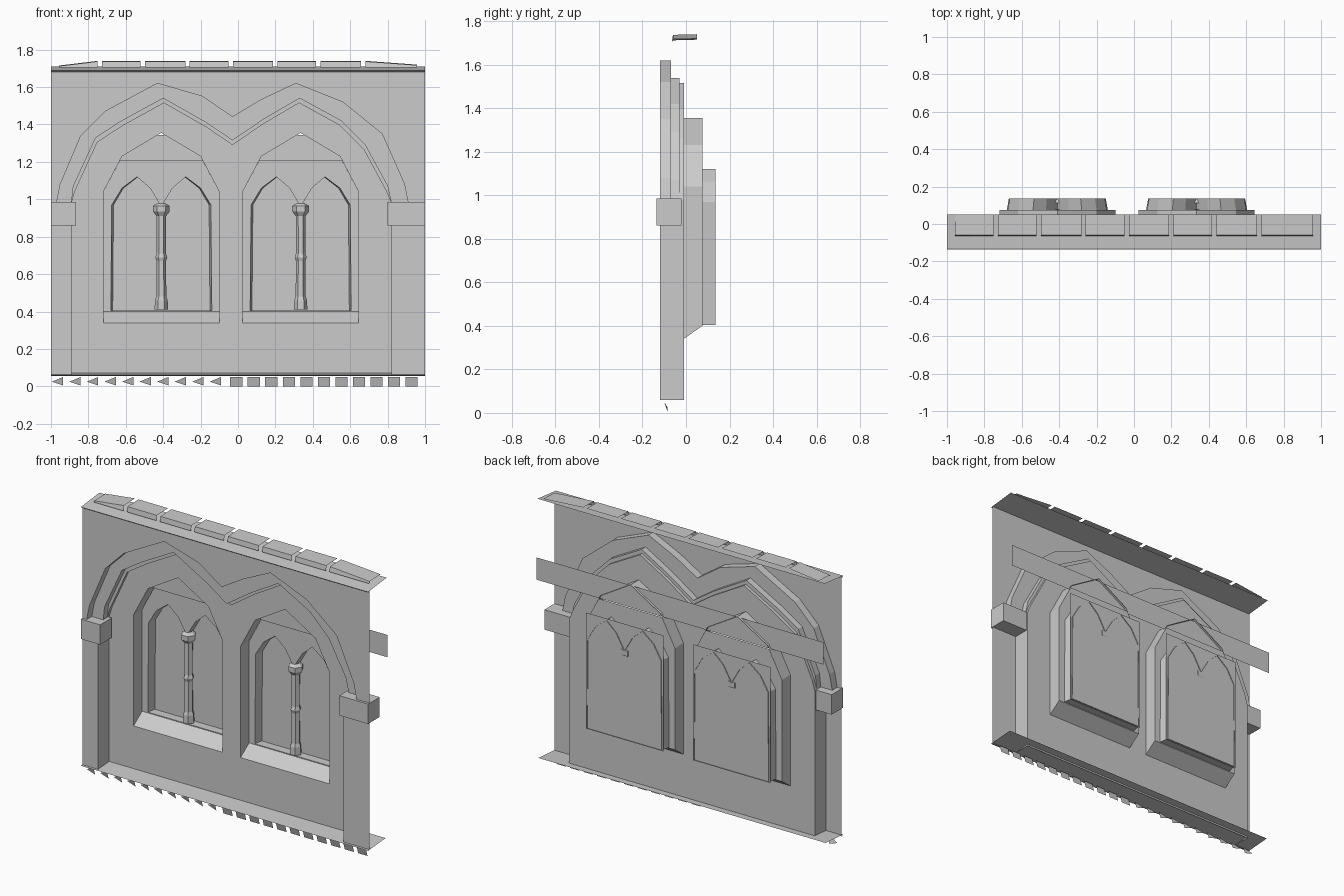
import bpy, bmesh, math
from mathutils import Vector
from mathutils.geometry import tessellate_polygon

if "Cube" in bpy.data.objects:
    bpy.data.objects.remove(bpy.data.objects["Cube"])


def make(name, verts, faces):
    me = bpy.data.meshes.new(name)
    me.from_pydata(verts, [], faces)
    me.update()
    ob = bpy.data.objects.new(name, me)
    bpy.context.collection.objects.link(ob)
    return ob


def sheet(name, loops, y):
    """Flat upright face made of an outline plus holes, facing the front."""
    pts = [Vector((x, y, z)) for lp in loops for x, z in lp]
    flat = [[Vector((x, z, 0)) for x, z in lp] for lp in loops]
    faces = []
    for a, b, c in tessellate_polygon(flat):
        n = (pts[b] - pts[a]).cross(pts[c] - pts[a])
        faces.append((a, b, c) if n.y < 0 else (a, c, b))
    return make(name, pts, faces)


def reveal(name, front, y0, back, y1, closed=False):
    """Strip running back from one outline to another (clockwise from the front)."""
    n = len(front)
    verts = [(x, y0, z) for x, z in front] + [(x, y1, z) for x, z in back]
    faces = []
    for i in range(n if closed else n - 1):
        j = (i + 1) % n
        faces.append((i, n + i, n + j, j))
    return make(name, verts, faces)


def extrude_x(name, prof, x0, x1):
    """Open (y, z) profile swept along x."""
    n = len(prof)
    verts = [(x, y, z) for x in (x0, x1) for y, z in prof]
    return make(name, verts, [(i, n + i, n + i + 1, i + 1) for i in range(n - 1)])


def box(name, x0, x1, y0, y1, z0, z1):
    bm = bmesh.new()
    bmesh.ops.create_cube(bm, size=1)
    for v in bm.verts:
        v.co = (x1 if v.co.x > 0 else x0, y1 if v.co.y > 0 else y0, z1 if v.co.z > 0 else z0)
    me = bpy.data.meshes.new(name)
    bm.to_mesh(me)
    bm.free()
    bpy.context.collection.objects.link(bpy.data.objects.new(name, me))


def lathe(name, x, y, prof, sides=6):
    """Low-poly turned part from (radius, z) points."""
    verts, faces = [], []
    for r, z in prof:
        for k in range(sides):
            a = 2 * math.pi * k / sides
            verts.append((x + r * math.cos(a), y + r * math.sin(a), z))
    for i in range(len(prof) - 1):
        for k in range(sides):
            m = (k + 1) % sides
            faces.append((i * sides + k, i * sides + m, (i + 1) * sides + m, (i + 1) * sides + k))
    make(name, verts, faces)


def mirrored(half):
    """Complete a left-half outline whose last point is on the centre line."""
    return half + [(-x, z) for x, z in reversed(half[:-1])]


def shift(lp, cx):
    return [(x + cx, z) for x, z in lp]


XL, XR, Z0, ZS, ZT = -0.89, 0.82, 0.06, 0.98, 1.69

# Double arch outlines
outer = [(-.97, ZS), (-.95, 1.08), (-.84, 1.34), (-.71, 1.47), (-.43, 1.62), (-.19, 1.55), (-.03, 1.44),
         (.12, 1.53), (.31, 1.62), (.56, 1.52), (.77, 1.35), (.89, 1.08), (.91, ZS)]
inner = [(XL, ZS), (-.88, 1.07), (-.76, 1.33), (-.62, 1.42), (-.40, 1.54), (-.17, 1.41), (-.03, 1.315),
         (.14, 1.43), (.33, 1.54), (.55, 1.42), (.68, 1.29), (.80, 1.07), (XR, ZS)]
inmost = [(x * .99, z - .025) if z > ZS else (x, z) for x, z in inner]

# Front wall with piers, and stepped arch mouldings
sheet("front_wall", [[(-1, Z0), (XL, Z0), (XL, ZS)] + outer +
                     [(XR, ZS), (XR, Z0), (1, Z0), (1, ZT), (-1, ZT)]], -.12)
reveal("arch_outer_reveal", outer, -.12, outer, -.07)
sheet("arch_outer_band", [outer + inner[::-1]], -.07)
reveal("arch_inner_reveal", inner, -.07, inner, -.03)
sheet("arch_inner_band", [inner + inmost[::-1]], -.03)
reveal("arch_back_reveal", inmost, -.03, inmost, -.01)
for name, lp in (("left", [(XL, Z0), (XL, ZS)]), ("right", [(XR, ZS), (XR, Z0)])):
    reveal(name + "_pier_side", lp, -.12, lp, -.01)

# Pier capitals
box("left_capital", -1, -.865, -.135, -.02, .86, .985)
box("right_capital", .80, 1, -.135, -.02, .86, .985)

# Windows
win = mirrored([(-.31, .34), (-.31, 1.04), (-.21, 1.23), (0, 1.355)])
win_back = mirrored([(-.31, .40), (-.31, 1.04), (-.21, 1.23), (0, 1.355)])
plate = [(-.31, .40), (-.31, 1.04), (-.22, 1.21), (.22, 1.21), (.31, 1.04), (.31, .40)]
lancet = mirrored([(-.27, .405), (-.265, .97), (-.21, 1.06), (-.13, 1.12), (-.06, 1.06), (0, .96)])
lancet_back = [(x * .96, z) for x, z in lancet]
centres = (-.41, .335)

sheet("recess_panel", [inmost + [(XR, Z0), (XL, Z0)]] + [shift(win, c) for c in centres], -.01)
for side, c in zip(("left", "right"), centres):
    reveal(side + "_window_reveal", shift(win, c), -.01, shift(win_back, c), .075, True)
    sheet(side + "_tracery", [shift(plate, c), shift(lancet, c)], .075)
    reveal(side + "_lancet_reveal", shift(lancet, c), .075, shift(lancet_back, c), .135, True)
    sheet(side + "_window_back", [shift([(-.27, .40), (-.27, 1.13), (.27, 1.13), (.27, .40)], c)], .13)
    lathe(side + "_column", c, .095, [(.036, .41), (.034, .46), (.027, .48), (.025, .67), (.032, .69),
                                      (.025, .71), (.026, .91), (.045, .935), (.045, .965), (.02, .98)])

# Plank behind the window heads
sheet("back_plank", [[(-1, 1.205), (-1, 1.345), (1, 1.345), (1, 1.205)]], .06)

# Top cornice with a row of blocks
extrude_x("cornice", [(-.12, 1.68), (-.135, 1.69), (.05, 1.71)], -1, 1)
cuts = [-.97, -.74, -.51, -.27, -.04, .20, .43, .67, .97]
for i in range(8):
    a, b = cuts[i] + .012, cuts[i + 1] - .012
    za = 1.715 if i == 0 else 1.74
    zb = 1.72 if i == 7 else 1.74
    make("cornice_block", [(a, -.065, 1.705), (b, -.065, 1.705), (b, -.06, zb - .003), (a, -.06, za - .003),
                           (b, .05, zb), (a, .05, za)],
         [(0, 1, 2, 3), (3, 2, 4, 5)])

# Bottom ledge with a row of teeth: pointed on the left, square on the right
extrude_x("base_ledge", [(-.12, .055), (-.135, .062), (.04, .075)], -1, 1)
for i in range(21):
    x, y0, y1 = -.98 + i * .0938, -.085, -.1
    if i < 10:
        make("base_tooth", [(x - .015, y0, .025), (x + .045, y0, .005), (x + .045, y1, .05)], [(0, 1, 2)])
    else:
        make("base_tooth", [(x, y0, 0), (x + .065, y0, 0), (x + .065, y1, .05), (x, y1, .05)], [(0, 1, 2, 3)])
